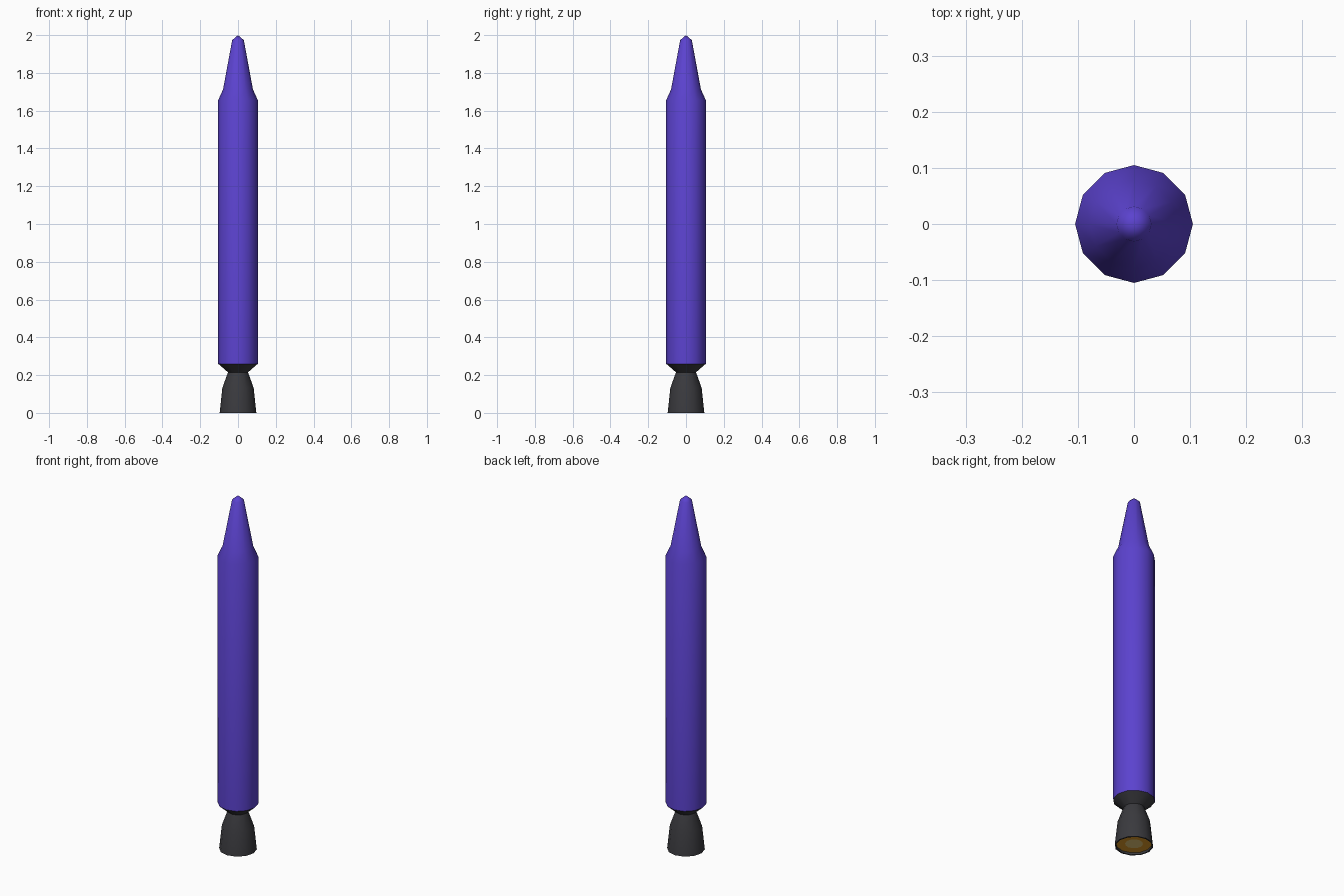
import bpy, bmesh, math

if "Cube" in bpy.data.objects:
    bpy.data.objects.remove(bpy.data.objects["Cube"])

SIDES = 12


def material(name, rgb):
    m = bpy.data.materials.new(name)
    m.diffuse_color = (*rgb, 1.0)
    m.use_nodes = True
    m.node_tree.nodes["Principled BSDF"].inputs["Base Color"].default_value = m.diffuse_color
    return m


purple = material("purple paint", (0.105, 0.055, 0.62))
grey = material("dark grey metal", (0.042, 0.042, 0.048))
orange = material("flame orange", (0.75, 0.33, 0.02))
yellow = material("glow yellow", (0.85, 0.62, 0.2))


def lathe(name, profile, mat, cap_start=False, cap_end=False, angle=40):
    """Spin a (radius, height) profile, ordered bottom to top, around z."""
    bm = bmesh.new()
    rings = []
    for r, z in profile:
        if r == 0:
            rings.append([bm.verts.new((0, 0, z))] * SIDES)
        else:
            rings.append([bm.verts.new((r * math.cos(math.tau * i / SIDES),
                                        r * math.sin(math.tau * i / SIDES), z))
                          for i in range(SIDES)])
    for a, b in zip(rings, rings[1:]):
        for i in range(SIDES):
            j = (i + 1) % SIDES
            corners = list(dict.fromkeys((a[i], a[j], b[j], b[i])))
            bm.faces.new(corners)
    if cap_start:
        bm.faces.new(rings[0][::-1])
    if cap_end:
        bm.faces.new(rings[-1])
    me = bpy.data.meshes.new(name)
    bm.to_mesh(me)
    bm.free()
    me.materials.append(mat)
    ob = bpy.data.objects.new(name, me)
    bpy.context.collection.objects.link(ob)
    bpy.ops.object.select_all(action='DESELECT')
    ob.select_set(True)
    bpy.context.view_layer.objects.active = ob
    bpy.ops.object.shade_smooth_by_angle(angle=math.radians(angle))
    return ob


# Fuselage with shouldered nose cone
lathe("fuselage", [(0.105, 0.26), (0.105, 1.655), (0.079, 1.713),
                   (0.031, 1.973), (0, 2.0)], purple)

# Tapered tail plate joining the fuselage to the engine
lathe("tail_cone", [(0.053, 0.215), (0.105, 0.26)], grey)

# Engine bell, with a thin inner lip
lathe("engine_bell", [(0.09, 0.012), (0.09, 0.0), (0.097, 0.0), (0.083, 0.132),
                      (0.053, 0.215)], grey)

# Glowing exhaust: orange ring and pale core, facing down
lathe("exhaust_ring", [(0.045, 0.012), (0.09, 0.012)], orange)
lathe("exhaust_core", [(0, 0.012), (0.045, 0.012)], yellow)
